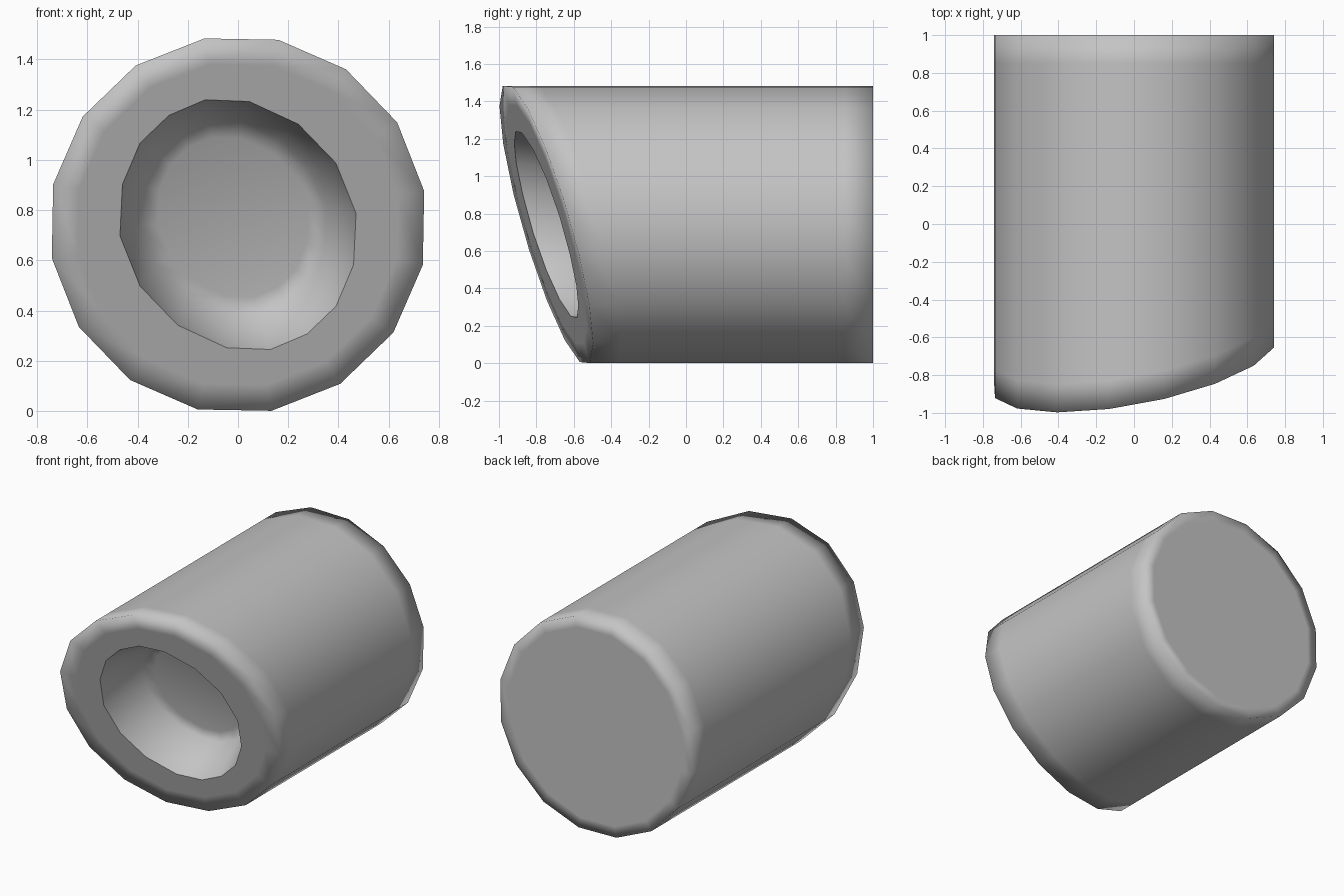
import bpy, bmesh, math

cube = bpy.data.objects.get("Cube")
if cube:
    bpy.data.objects.remove(cube, do_unlink=True)

SIDES, RADIUS, CENTRE_Z = 16, 0.753, 0.742

grey = bpy.data.materials.new("plain grey")
grey.use_nodes = True
grey.diffuse_color = (0.55, 0.55, 0.55, 1)
grey.node_tree.nodes["Principled BSDF"].inputs["Base Color"].default_value = grey.diffuse_color


def slant(x, z):
    """Depth of the slanted front plane."""
    return -0.747 + 0.176 * x - 0.282 * z


# Outer outline, and a slightly uneven hole outline repeated by a half turn
angles = [math.radians(10.2 + 360 * k / SIDES) for k in range(SIDES)]
outer = [(RADIUS * math.cos(a), RADIUS * math.sin(a)) for a in angles]
half = [(.47, .045), (.39, .245), (.24, .40), (.045, .49),
        (-.13, .497), (-.275, .435), (-.39, .325), (-.46, .16)]
hole = half + [(-x, -z) for x, z in half]

bm = bmesh.new()


def ring(outline, scale, depth, shift=(0, 0)):
    verts = []
    for x, z in outline:
        x, z = x * scale, z * scale
        y = depth(x, z)
        verts.append(bm.verts.new((x + shift[0], y, z + shift[1] + CENTRE_Z)))
    return verts


def sunk(d):
    return lambda x, z: slant(x, z) + d


# Rings from the back cap, along the body, over the rim and into the recess
lift = (-0.02, 0.03)
rings = [
    ring(outer, 0.9, lambda x, z: 1.0),
    ring(outer, 1.0, lambda x, z: 1.0),
    ring(outer, 1.0, lambda x, z: 0.85),
    ring(outer, 1.0, sunk(0.15)),
    ring(outer, 1.0, slant),
    ring(outer, 0.86, slant),
    ring(hole, 1.0, slant),
    ring(hole, 0.78, sunk(0.33), lift),
    ring(hole, 0.64, sunk(0.35), lift),
]
for a, b in zip(rings, rings[1:]):
    for i in range(SIDES):
        j = (i + 1) % SIDES
        bm.faces.new((a[i], a[j], b[j], b[i]))
bm.faces.new(rings[0])
bm.faces.new(rings[-1])
bmesh.ops.recalc_face_normals(bm, faces=bm.faces[:])

# Smooth everywhere except the crisp lip of the recess
for f in bm.faces:
    f.smooth = True
lip = rings[6]
for i in range(SIDES):
    bm.edges.get((lip[i], lip[(i + 1) % SIDES])).smooth = False

mesh = bpy.data.meshes.new("slanted_cylinder")
bm.to_mesh(mesh)
bm.free()
mesh.materials.append(grey)
body = bpy.data.objects.new("slanted_cylinder", mesh)
bpy.context.collection.objects.link(body)
